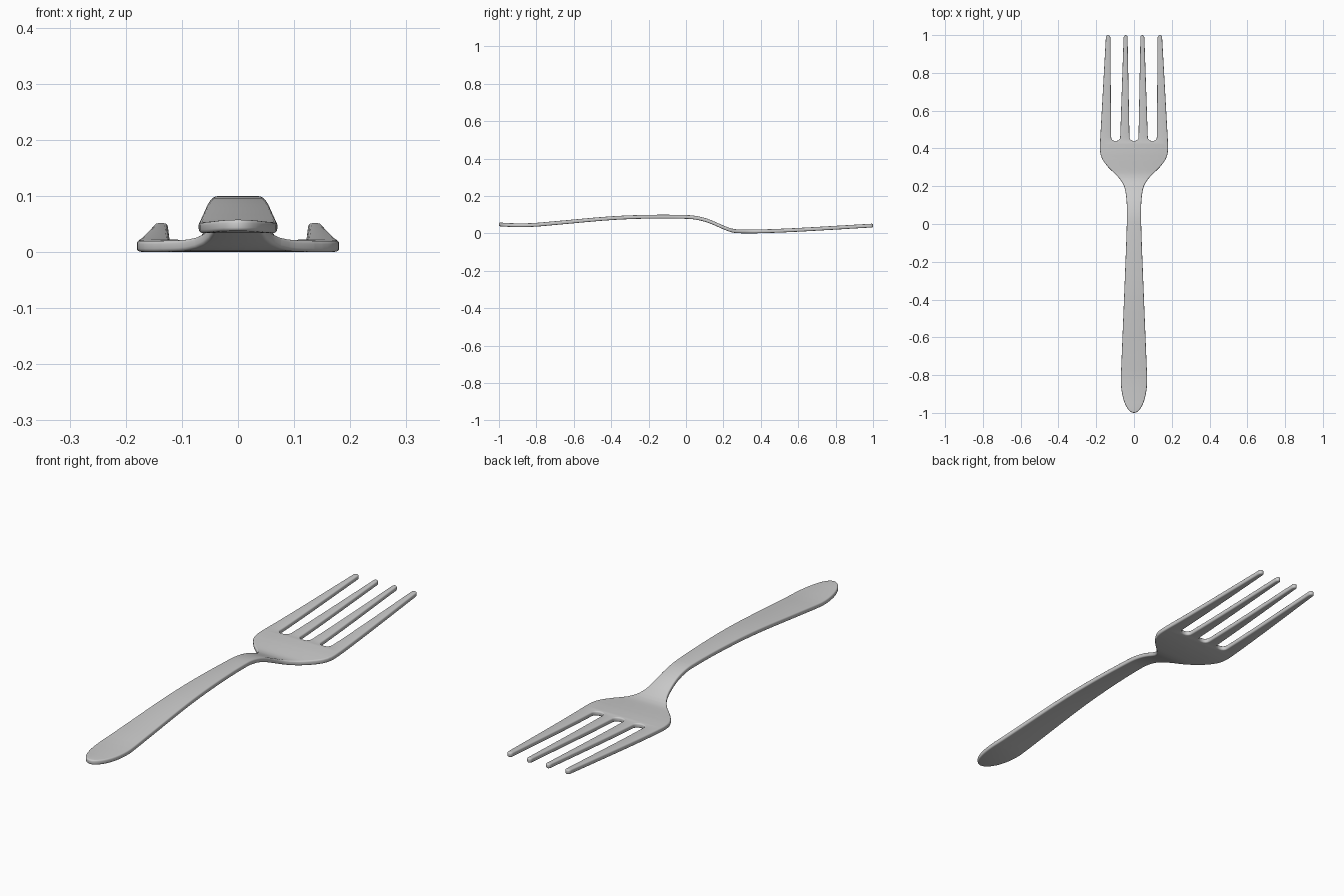
import bpy, bmesh, math

if "Cube" in bpy.data.objects:
    bpy.data.objects.remove(bpy.data.objects["Cube"])

THICK = 0.02


def curve(table, t):
    """Smooth Hermite interpolation through (t, value) pairs."""
    n = len(table)
    i = 0
    while i < n - 2 and t > table[i + 1][0]:
        i += 1

    def slope(k):
        a, b = table[max(k - 1, 0)], table[min(k + 1, n - 1)]
        return (b[1] - a[1]) / (b[0] - a[0])
    (t0, v0), (t1, v1) = table[i], table[i + 1]
    h = t1 - t0
    s = min(max((t - t0) / h, 0), 1)
    return ((2*s**3 - 3*s**2 + 1) * v0 + (s**3 - 2*s**2 + s) * h * slope(i)
            + (3*s**2 - 2*s**3) * v1 + (s**3 - s**2) * h * slope(i + 1))


# half width of handle, neck and head along the length
WIDTH = [(-0.82, 0.070), (-0.6, 0.061), (-0.2, 0.045), (0.0, 0.038), (0.1, 0.038),
         (0.17, 0.045), (0.21, 0.057), (0.25, 0.085), (0.30, 0.136),
         (0.345, 0.169), (0.38, 0.179), (0.42, 0.180), (0.5, 0.176)]
# height of the middle surface along the length
HEIGHT = [(-1.0, 0.049), (-0.92, 0.045), (-0.82, 0.046), (-0.7, 0.056), (-0.4, 0.082),
          (-0.2, 0.090), (0.0, 0.089), (0.06, 0.083), (0.12, 0.067), (0.2, 0.033),
          (0.24, 0.018), (0.28, 0.012), (0.4, 0.012), (0.6, 0.020), (1.0, 0.043)]


def tip(xo, xi):
    """Rounded tine end, from outer edge to inner edge."""
    c, r = (xo + xi) / 2, (xo - xi) / 2
    return [(c + r * math.cos(a), 0.988 + 0.012 * math.sin(a))
            for a in (math.pi * k / 6 for k in range(7))]


def slot_corner(cx, side):
    """Rounded corner at the bottom of a slot; side +1 starts on the right."""
    r = 0.02
    pts = [(cx + r * math.cos(a), 0.46 - r * math.sin(a))
           for a in (math.pi / 2 * k / 4 for k in range(5))]
    return pts if side > 0 else [(2 * cx - x, y) for x, y in reversed(pts)]


# right half of the outline: handle end, side, then two tines
right = [(0.07 * math.sin(a), -0.82 - 0.18 * math.cos(a))
         for a in (math.pi / 2 * k / 12 for k in range(13))]
y = -0.78
while y < 0.5:
    right.append((curve(WIDTH, y), y))
    y += 0.08 if y < 0 else 0.02
right += tip(0.149, 0.125)
right += slot_corner(0.101, 1)
right += slot_corner(0.093, -1)
right += tip(0.055, 0.034)
right += slot_corner(0.004, 1)
outline = right + [(-x, y) for x, y in reversed(right) if x > 1e-5]

# flat blank with thickness and rounded rims
bm = bmesh.new()
face = bm.faces.new([bm.verts.new((x, y, -THICK / 2)) for x, y in outline])
res = bmesh.ops.extrude_face_region(bm, geom=[face], use_keep_orig=True)
for v in res["geom"]:
    if isinstance(v, bmesh.types.BMVert):
        v.co.z = THICK / 2
bmesh.ops.recalc_face_normals(bm, faces=bm.faces[:])
rims = [e for e in bm.edges if abs(e.verts[0].co.z - e.verts[1].co.z) < 1e-6]
bmesh.ops.bevel(bm, geom=rims, offset=0.006, segments=3, profile=0.5,
                affect='EDGES', clamp_overlap=False)

# cross cuts so the blank can bend
cuts = [-0.98 + 0.04 * k for k in range(25)] + [0.015 * k for k in range(1, 29)]
cuts += [0.48 + 0.05 * k for k in range(11)]
for c in cuts:
    bmesh.ops.bisect_plane(bm, geom=bm.verts[:] + bm.edges[:] + bm.faces[:],
                           plane_co=(0, c + 0.0007, 0), plane_no=(0, 1, 0), dist=1e-5)

# bend to the side profile and rest on the ground
for v in bm.verts:
    v.co.z += curve(HEIGHT, v.co.y)
low = min(v.co.z for v in bm.verts)
for v in bm.verts:
    v.co.z -= low
bmesh.ops.triangulate(bm, faces=[f for f in bm.faces if len(f.verts) > 4])

mesh = bpy.data.meshes.new("fork")
bm.to_mesh(mesh)
bm.free()
fork = bpy.data.objects.new("fork", mesh)
bpy.context.collection.objects.link(fork)
bpy.context.view_layer.objects.active = fork
fork.select_set(True)
bpy.ops.object.shade_smooth_by_angle(angle=math.radians(40))
